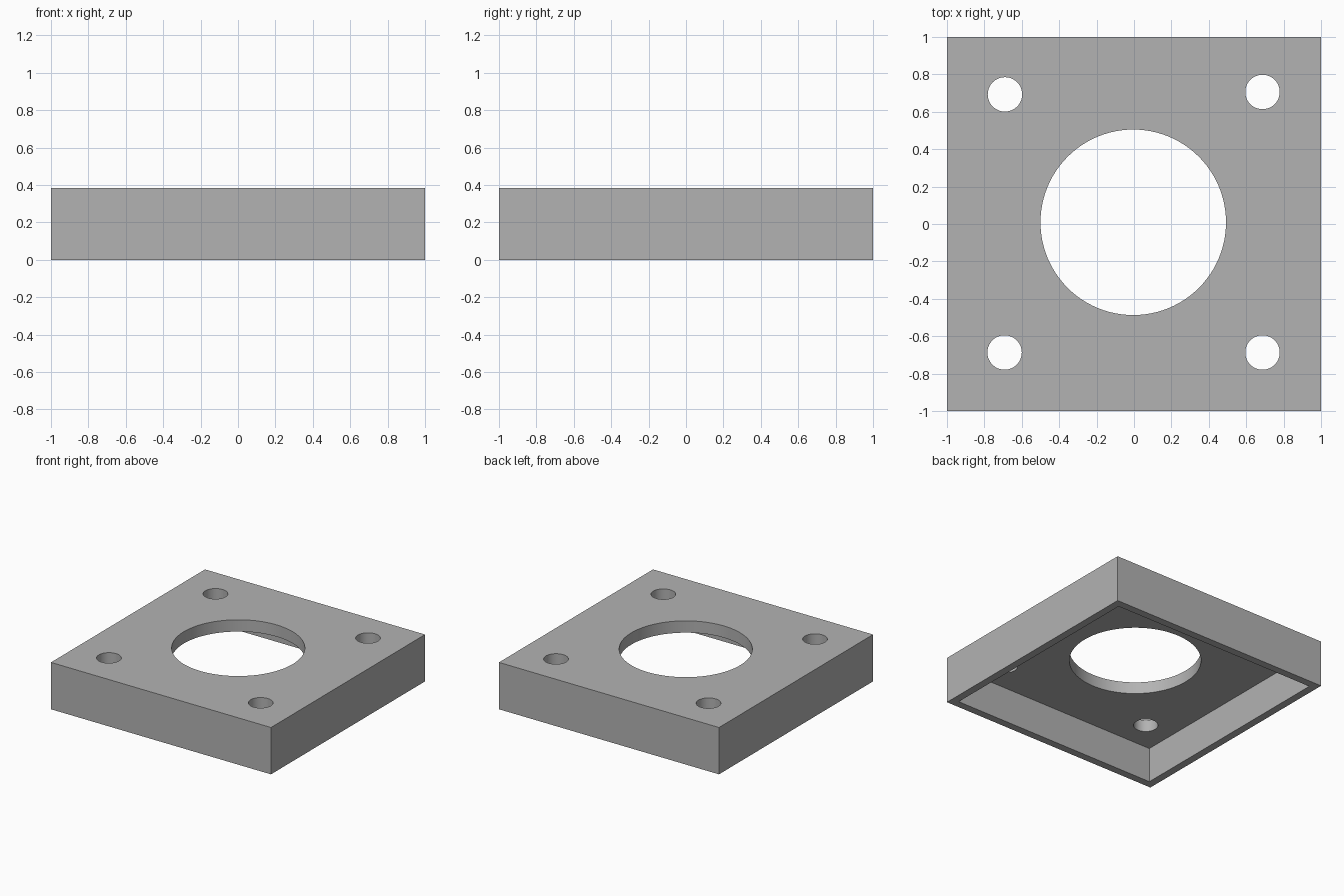
import bpy
import math

# Remove the default cube
cube = bpy.data.objects.get("Cube")
if cube:
    bpy.data.objects.remove(cube, do_unlink=True)

HEIGHT = 0.385
WALL = 0.063
TOP = 0.097

grey = bpy.data.materials.new("mid grey")
grey.use_nodes = True
colour = (0.45, 0.45, 0.45, 1)
grey.diffuse_color = colour
grey.node_tree.nodes["Principled BSDF"].inputs["Base Color"].default_value = colour


def box(name, width, z0, z1):
    bpy.ops.mesh.primitive_cube_add(size=1, location=(0, 0, (z0 + z1) / 2))
    obj = bpy.context.object
    obj.name = name
    obj.scale = (width, width, z1 - z0)
    bpy.ops.object.transform_apply(location=True, scale=True)
    obj.data.materials.append(grey)
    return obj


def drill(name, x, y, radius, sides):
    bpy.ops.mesh.primitive_cylinder_add(
        vertices=sides, radius=radius, depth=1, location=(x, y, HEIGHT))
    obj = bpy.context.object
    obj.name = name
    obj.data.materials.append(grey)
    return obj


# Square cover, hollow from below
cover = box("cover", 2, 0, HEIGHT)
cutters = [box("cavity_cutter", 2 - 2 * WALL, -0.2, HEIGHT - TOP)]

# Large central opening and four corner screw holes
cutters.append(drill("centre_hole_cutter", -0.004, 0.009, 0.496, 96))
for x, y in ((-0.69, 0.693), (0.687, 0.706), (-0.692, -0.687), (0.687, -0.687)):
    cutters.append(drill("screw_hole_cutter", x, y, 0.092, 48))

bpy.ops.object.select_all(action="DESELECT")
cover.select_set(True)
bpy.context.view_layer.objects.active = cover
for cutter in cutters:
    cut = cover.modifiers.new(cutter.name, "BOOLEAN")
    cut.operation = "DIFFERENCE"
    cut.solver = "EXACT"
    cut.object = cutter
    bpy.ops.object.modifier_apply(modifier=cut.name)
for cutter in cutters:
    bpy.data.objects.remove(cutter, do_unlink=True)

# Round hole walls, crisp edges
bpy.ops.object.shade_smooth_by_angle(angle=math.radians(30))
